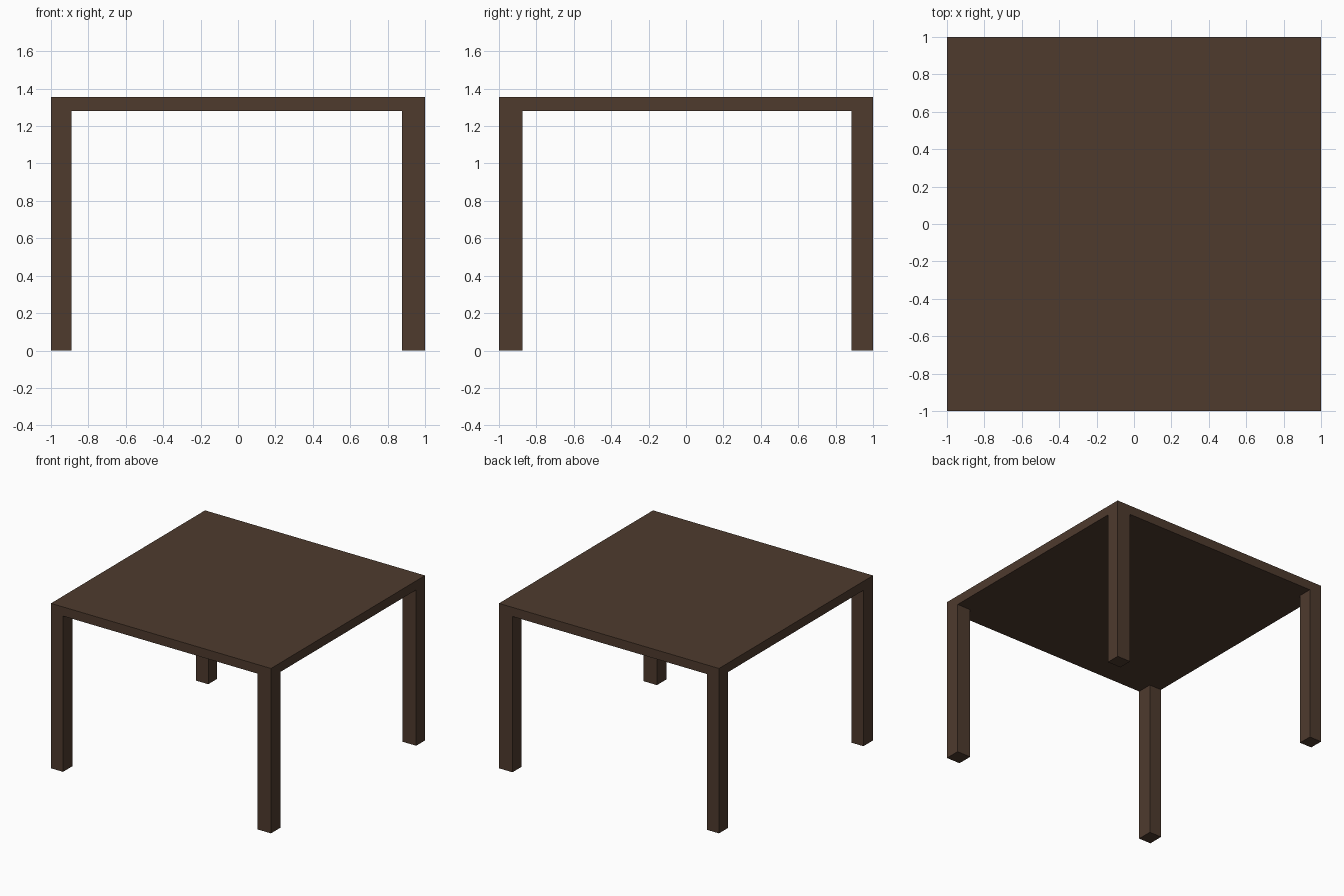
import bpy

if "Cube" in bpy.data.objects:
    bpy.data.objects.remove(bpy.data.objects["Cube"])

# Single dark wood colour
wood = bpy.data.materials.new("dark brown wood")
wood.diffuse_color = (0.077, 0.043, 0.027, 1.0)
wood.use_nodes = True
wood.node_tree.nodes["Principled BSDF"].inputs["Base Color"].default_value = wood.diffuse_color

TOP, UNDER = 1.355, 1.28


def box(name, x0, x1, y0, y1, z0, z1):
    """Flat-faced box given by its bounds."""
    bpy.ops.mesh.primitive_cube_add(size=1)
    ob = bpy.context.object
    ob.name = name
    centre = ((x0 + x1) / 2, (y0 + y1) / 2, (z0 + z1) / 2)
    size = (x1 - x0, y1 - y0, z1 - z0)
    for v in ob.data.vertices:
        v.co = [c + s * k for c, s, k in zip(centre, size, v.co)]
    ob.data.materials.append(wood)
    return ob


# Square table top
box("table_top", -1, 1, -1, 1, UNDER, TOP)

# Corner legs, flush with the edges; widths differ slightly per side
x_spans = {"left": (-1, -0.89), "right": (0.877, 1)}
y_spans = {"front": (-1, -0.875), "back": (0.885, 1)}
for xs, (x0, x1) in x_spans.items():
    for ys, (y0, y1) in y_spans.items():
        box(f"{ys}_{xs}_leg", x0, x1, y0, y1, 0, UNDER)
